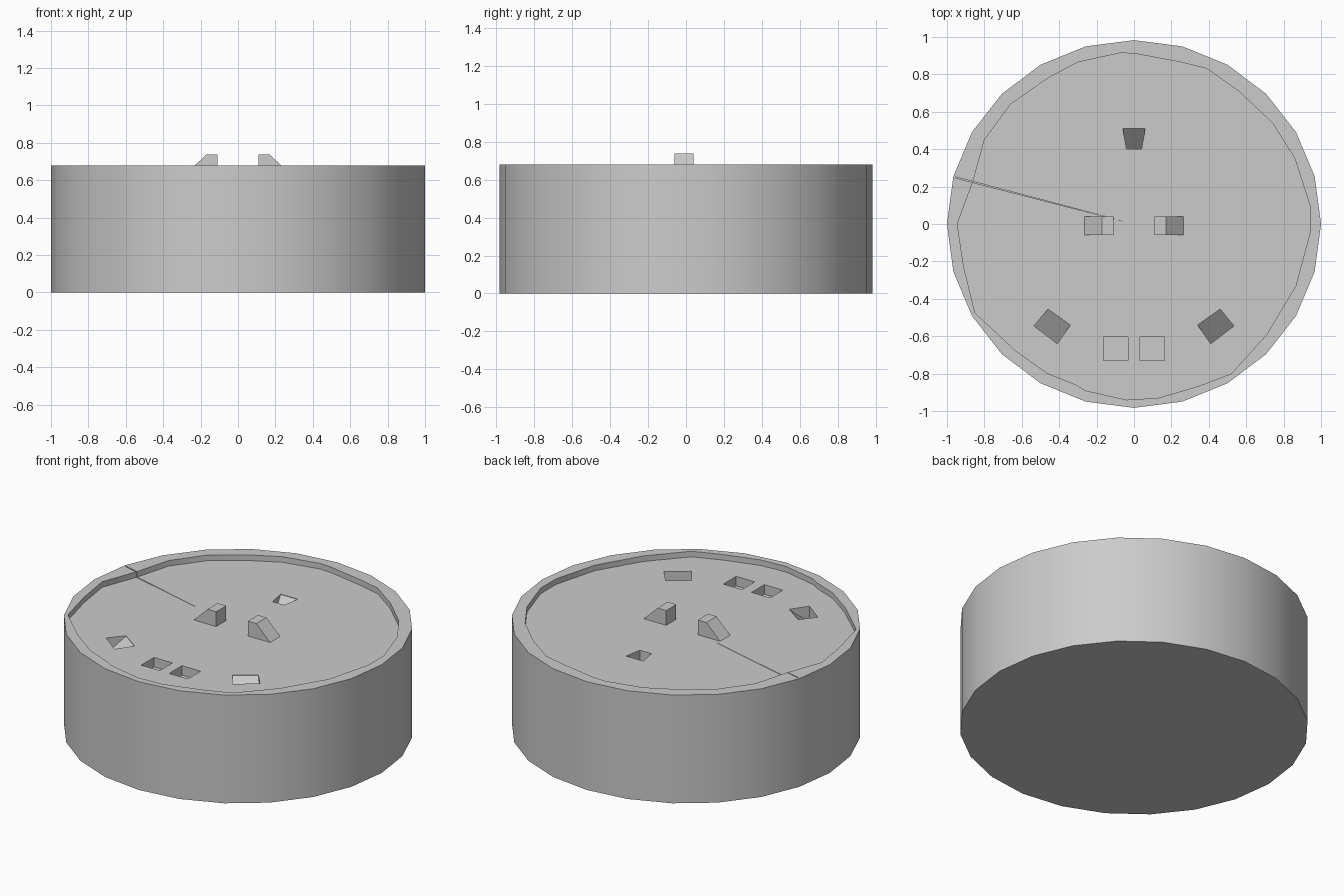
import bpy, bmesh
from math import sin, cos, pi

cube = bpy.data.objects.get("Cube")
if cube:
    bpy.data.objects.remove(cube)

RIM, FLOOR = 0.68, 0.645

grey = bpy.data.materials.new("plain_grey")
grey.use_nodes = True
colour = (0.6, 0.6, 0.6, 1)
grey.diffuse_color = colour
grey.node_tree.nodes["Principled BSDF"].inputs["Base Color"].default_value = colour


def prism(name, lower, upper):
    """Solid between two matching loops of points."""
    bm = bmesh.new()
    a = [bm.verts.new(p) for p in lower]
    b = [bm.verts.new(p) for p in upper]
    bm.faces.new(a)
    bm.faces.new(b)
    for i in range(len(a)):
        j = (i + 1) % len(a)
        bm.faces.new((a[i], a[j], b[j], b[i]))
    bmesh.ops.recalc_face_normals(bm, faces=bm.faces)
    mesh = bpy.data.meshes.new(name)
    bm.to_mesh(mesh)
    bm.free()
    mesh.materials.append(grey)
    obj = bpy.data.objects.new(name, mesh)
    bpy.context.collection.objects.link(obj)
    return obj


def select(obj):
    bpy.ops.object.select_all(action='DESELECT')
    obj.select_set(True)
    bpy.context.view_layer.objects.active = obj


def carve(target, outline, depths, start=FLOOR):
    """Cut a pit whose floor lies the given depth under each corner."""
    low = [(x, y, start - d) for (x, y), d in zip(outline, depths)]
    high = [(x, y, RIM + 0.1) for x, y in outline]
    cutter = prism("pit_cutter", low, high)
    cutter.hide_render = True
    select(target)
    mod = target.modifiers.new("pit", 'BOOLEAN')
    mod.operation = 'DIFFERENCE'
    mod.solver = 'EXACT'
    mod.object = cutter
    bpy.ops.object.modifier_apply(modifier=mod.name)
    bpy.data.objects.remove(cutter)


# Drum body
ring = [(sin(i * pi / 12), 0.983 * cos(i * pi / 12)) for i in range(24)]
drum = prism("drum_body", [(x, y, 0) for x, y in ring], [(x, y, RIM) for x, y in ring])

# Uneven recess inside the rim
recess = [(-.07, .915), (.01, .91), (.25, .865), (.39, .83), (.56, .71), (.74, .54),
          (.86, .35), (.94, .1), (.94, -.05), (.865, -.33), (.71, -.59), (.52, -.8),
          (.35, -.865), (.13, -.93), (-.04, -.94), (-.26, -.89), (-.31, -.86),
          (-.46, -.8), (-.63, -.68), (-.85, -.475), (-.91, -.23), (-.945, 0),
          (-.86, .23), (-.8, .45), (-.66, .64), (-.46, .78), (-.3, .865)]
carve(drum, recess, [0] * len(recess))

# Mirrored pits: flat square ones and outward ramps
for s in (-1, 1):
    square = [(s * .033, -.73), (s * .162, -.73), (s * .162, -.603), (s * .033, -.603)]
    carve(drum, square, [.06] * 4)
    ramp = [(s * .34, -.54), (s * .46, -.455), (s * .535, -.545), (s * .41, -.64)]
    carve(drum, ramp, [.003, .003, .1, .1])

# Back ramp, deepest at its narrow end
carve(drum, [(-.06, .51), (.06, .51), (.04, .4), (-.04, .4)], [.003, .003, .11, .11])

# Hairline groove from the middle to the rim
carve(drum, [(-.04, .01), (-.955, .246), (-.955, .252), (-.1, .026)], [.01] * 4)

select(drum)
bpy.ops.object.shade_smooth_by_angle(angle=pi / 6)

# Wedge pegs, upright on the inside and sloping outwards
for s, side in ((-1, "right"), (1, "left")):
    outline = [(.11, FLOOR - .01), (.275, FLOOR - .01), (.17, .738), (.11, .738)]
    prism(side + "_wedge_peg", [(s * x, -.06, z) for x, z in outline],
          [(s * x, .04, z) for x, z in outline])
